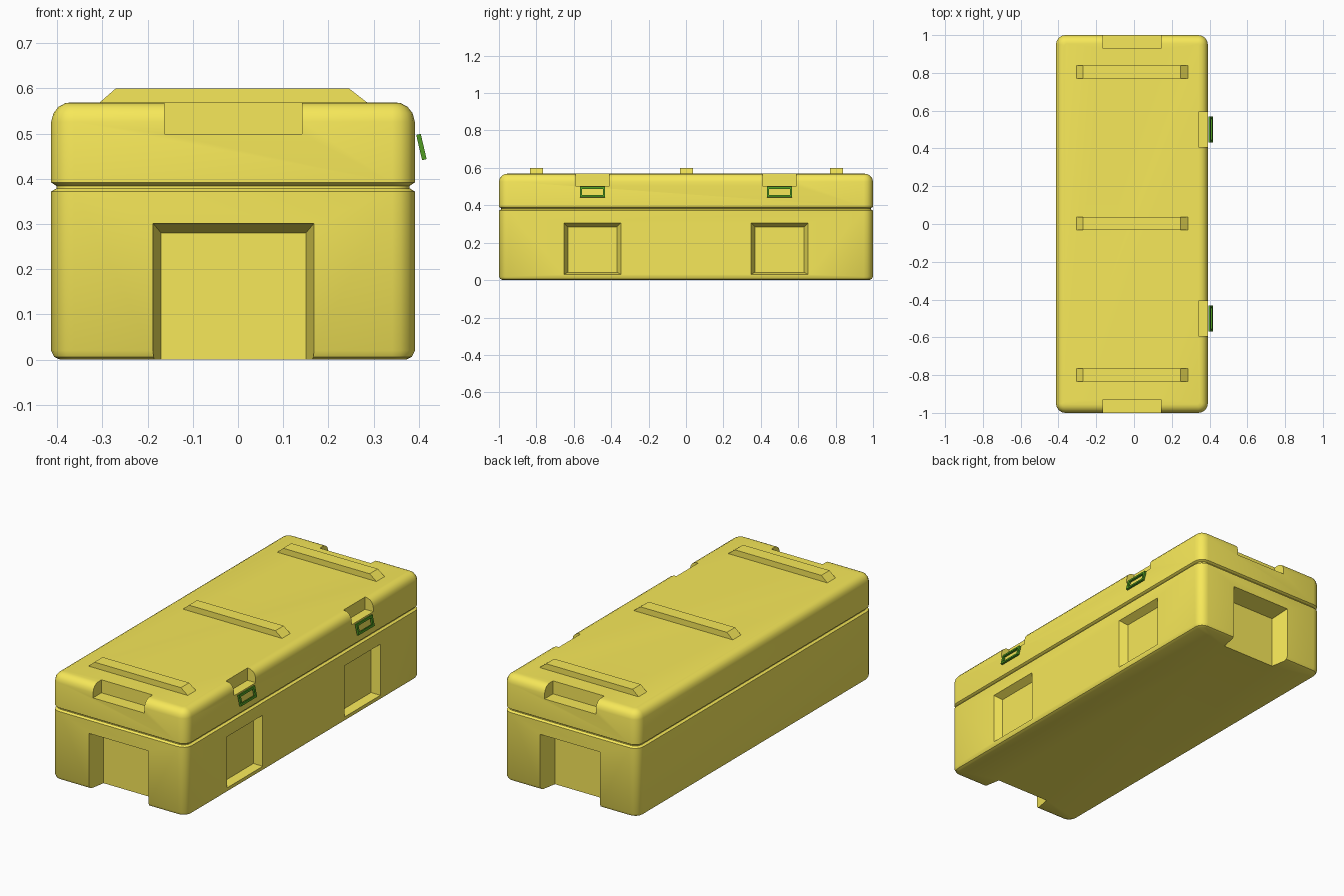
import bpy, bmesh, math
from mathutils import Vector

if "Cube" in bpy.data.objects:
    bpy.data.objects.remove(bpy.data.objects["Cube"])

def material(name, rgb):
    m = bpy.data.materials.new(name)
    m.diffuse_color = (*rgb, 1)
    m.use_nodes = True
    m.node_tree.nodes["Principled BSDF"].inputs["Base Color"].default_value = m.diffuse_color
    return m

YELLOW = material("yellow_plastic", (0.93, 0.81, 0.1))
GREEN = material("green_latch", (0.08, 0.33, 0.015))
CX, HX, HY = -0.011, 0.402, 1.0   # case centre and half sizes

def loft(name, rings, mat=YELLOW, closed=False):
    """Skin a stack of equal-length point rings; cap the ends unless closed."""
    bm = bmesh.new()
    rows = [[bm.verts.new(p) for p in r] for r in rings]
    n = len(rows[0])
    for a, b in zip(rows, rows[1:] + (rows[:1] if closed else [])):
        for i in range(n):
            j = (i + 1) % n
            bm.faces.new((a[i], a[j], b[j], b[i]))
    if not closed:
        bm.faces.new(rows[0][::-1])
        bm.faces.new(rows[-1])
    bmesh.ops.recalc_face_normals(bm, faces=bm.faces)
    me = bpy.data.meshes.new(name)
    bm.to_mesh(me)
    bm.free()
    ob = bpy.data.objects.new(name, me)
    bpy.context.collection.objects.link(ob)
    me.materials.append(mat)
    return ob

def rounded(z, inset, r=0.05, seg=4):
    """Rounded rectangle outline of the case at height z."""
    hx, hy, r = HX - inset, HY - inset, max(r - inset, 0.015)
    pts = []
    for k, (sx, sy) in enumerate([(1, 1), (-1, 1), (-1, -1), (1, -1)]):
        for i in range(seg + 1):
            a = math.pi / 2 * (k + i / seg)
            pts.append((CX + sx * (hx - r) + r * math.cos(a),
                        sy * (hy - r) + r * math.sin(a), z))
    return pts

def box(name, x0, x1, y0, y1, z0, z1):
    return loft(name, [[(x0, y0, z), (x1, y0, z), (x1, y1, z), (x0, y1, z)] for z in (z0, z1)])

def active(ob):
    bpy.ops.object.select_all(action='DESELECT')
    ob.select_set(True)
    bpy.context.view_layer.objects.active = ob

def cut(ob, cutter):
    cutter.hide_render = True
    m = ob.modifiers.new("recess", 'BOOLEAN')
    m.object, m.operation, m.solver = cutter, 'DIFFERENCE', 'EXACT'
    active(ob)
    bpy.ops.object.modifier_apply(modifier=m.name)
    bpy.data.objects.remove(cutter)

def smooth(ob):
    active(ob)
    bpy.ops.object.shade_smooth_by_angle(angle=math.radians(35))

# Lower body with a groove neck below the lid
body = loft("case_body", [rounded(z, i) for z, i in
            [(0, .02), (.006, .007), (.02, 0), (.372, 0), (.379, .012), (.39, .012)]])

# Deep hand recesses at both ends, open at the bottom
for s in (-1, 1):
    def end_ring(y, g):
        return [(-.17 - g, s * y, -.05), (.15 + g, s * y, -.05),
                (.15 + g, s * y, .28 + g * 1.2), (-.17 - g, s * y, .28 + g * 1.2)]
    cut(body, loft("end_cutter", [end_ring(.9, 0), end_ring(HY, .018), end_ring(1.1, .018)]))

# Two shallow square recesses on the right side
for c in (-.5, .5):
    def side_ring(x, g):
        return [(x, c - .132 - g, .042 - g * .6), (x, c + .132 + g, .042 - g * .6),
                (x, c + .132 + g, .285 + g), (x, c - .132 - g, .285 + g)]
    cut(body, loft("side_cutter", [side_ring(.35, 0), side_ring(CX + HX, .02), side_ring(.5, .02)]))
smooth(body)

# Lid with rounded upper edge
lid = loft("case_lid", [rounded(z, i) for z, i in
           [(.384, .012), (.392, 0), (.526, 0), (.545, .005), (.559, .016), (.567, .031), (.569, .045)]])

# Grip notches at both ends of the lid, latch notches on its right edge
for s in (-1, 1):
    y0, y1 = sorted((s * .928, s * 1.1))
    cut(lid, box("grip_cutter", -.163, .142, y0, y1, .499, .7))
    cut(lid, box("latch_cutter", .342, .5, s * .5 - .092, s * .5 + .092, .503, .7))
smooth(lid)

# Cross ribs with sloped ends on the top
for i, y in enumerate((-.8, .003, .805)):
    prof = [(-.31, .565), (.29, .565), (.245, .6), (-.27, .6)]
    loft(f"top_rib_{i + 1}", [[(x, y + d, z) for x, z in prof] for d in (-.035, .035)])

# Tilted green latch loops
for i, y in enumerate((-.5, .5)):
    top, tilt = Vector((.394, y, .497)), Vector((.013, 0, -.056))
    across, out = Vector((0, 1, 0)), Vector((.01, 0, .0025))
    def loop(w, a, b, o):
        return [top + tilt * v + across * u + out * o
                for u, v in ((-w, a), (w, a), (w, b), (-w, b))]
    loft(f"latch_loop_{i + 1}", [loop(.068, 0, 1, 0), loop(.068, 0, 1, 1),
         loop(.055, .2, .8, 1), loop(.055, .2, .8, 0)], GREEN, closed=True)
